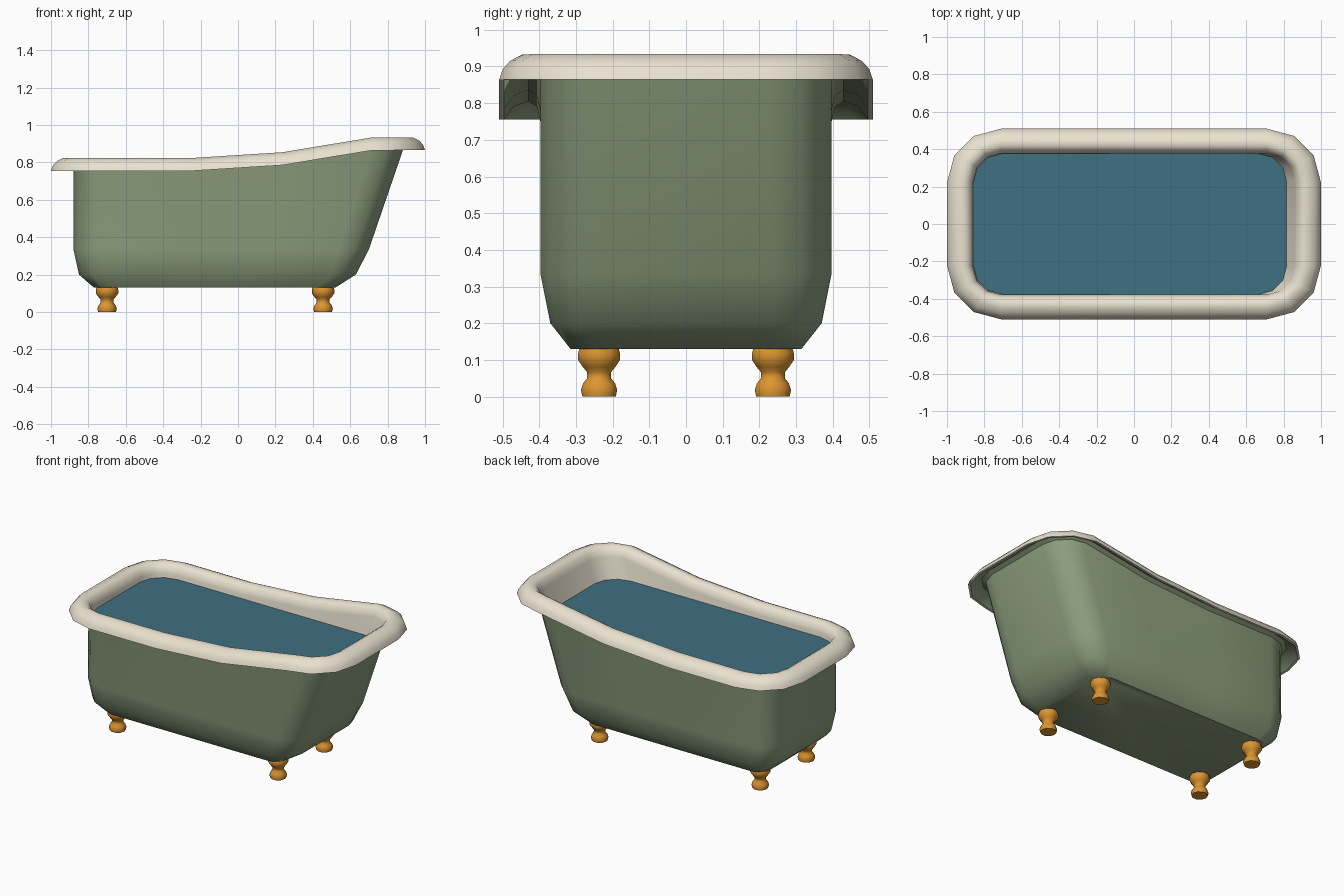
import bpy, bmesh
from math import sin, cos, pi

if "Cube" in bpy.data.objects:
    bpy.data.objects.remove(bpy.data.objects["Cube"])


def material(name, rgb):
    m = bpy.data.materials.new(name)
    m.diffuse_color = (*rgb, 1)
    m.use_nodes = True
    m.node_tree.nodes["Principled BSDF"].inputs["Base Color"].default_value = m.diffuse_color
    return m


green = material("green enamel", (0.27, 0.35, 0.21))
cream = material("cream enamel", (0.82, 0.76, 0.63))
blue = material("water blue", (0.05, 0.16, 0.22))
brass = material("brass", (0.72, 0.30, 0.03))


def finish(name, bm, mats, angle=42, recalc=True):
    if recalc:
        bmesh.ops.recalc_face_normals(bm, faces=bm.faces)
    me = bpy.data.meshes.new(name)
    bm.to_mesh(me)
    bm.free()
    for m in mats:
        me.materials.append(m)
    ob = bpy.data.objects.new(name, me)
    bpy.context.collection.objects.link(ob)
    bpy.ops.object.select_all(action='DESELECT')
    bpy.context.view_layer.objects.active = ob
    ob.select_set(True)
    bpy.ops.object.shade_smooth_by_angle(angle=angle * pi / 180)
    return ob


def lift(x):
    """Extra rim height along the length: flat, then sweeping up at the back."""
    pts = [(-9, 0), (-0.22, 0), (0.28, 0.033), (0.72, 0.11), (9, 0.115)]
    for (a, p), (b, q) in zip(pts, pts[1:]):
        if x <= b:
            return p + (q - p) * (x - a) / (b - a)


def ring(bm, x0, x1, y, r, z, w):
    """Rounded rectangle with 3-segment corners and long sides cut in three."""
    pts = []
    corners = [(x1 - r, y - r, 0), (x0 + r, y - r, 1),
               (x0 + r, r - y, 2), (x1 - r, r - y, 3)]
    for cx, cy, q in corners:
        for i in range(4):
            a = (q + i / 3) * pi / 2
            pts.append((cx + r * cos(a), cy + r * sin(a)))
        if q in (0, 2):
            (sx, sy), ex = pts[-1], (x0 + r if q == 0 else x1 - r)
            pts += [(sx + (ex - sx) * t / 3, sy) for t in (1, 2)]
    return [bm.verts.new((px, py, z + w * lift(px))) for px, py in pts]


# Tub: one rolled sheet, green outside and under the roll, cream inside
T = 0.02
walls = [(-0.77, 0.52, 0.315, 0.09, 0.13), (-0.85, 0.63, 0.37, 0.13, 0.20),
         (-0.88, 0.70, 0.397, 0.16, 0.335)]
under = [(0, 0.75), (0.01, 0.79), (0.035, 0.806), (0.078, 0.79), (0.105, 0.755)]
roll = [(0.12, 0.755), (0.109, 0.785), (0.088, 0.807), (0.053, 0.824),
        (0.022, 0.824), (-0.005, 0.808), (-0.02, 0.765)]
rings = [(*w, 0) for w in walls]
rings += [(-0.88 - d, 0.88 + d, 0.397 + d * 0.94, 0.17 + d, z, 1) for d, z in under]
n_green = len(rings) - 1
rings += [(-0.88 - d, 0.88 + d, 0.397 + d * 0.94, 0.17 + d, z, 1) for d, z in roll]
rings += [(a + T, b - T, y - T, r - T, z + (T if z < 0.15 else 0), 0)
          for a, b, y, r, z in reversed(walls)]
bm = bmesh.new()
loops = [ring(bm, *p) for p in rings]
for k, (A, B) in enumerate(zip(loops, loops[1:])):
    n = len(A)
    for i in range(n):
        f = bm.faces.new((A[i], A[(i + 1) % n], B[(i + 1) % n], B[i]))
        f.material_index = 0 if k < n_green else 1
bm.faces.new(loops[0])
bm.faces.new(loops[-1]).material_index = 1
finish("tub", bm, [green, cream])

# Water surface
bm = bmesh.new()
f = bm.faces.new(ring(bm, -0.862, 0.822, 0.379, 0.165, 0.74, 0))
f.normal_update()
if f.normal.z < 0:
    f.normal_flip()
finish("water", bm, [blue], recalc=False)

# Turned feet
profile = [(0.048, 0), (0.052, 0.018), (0.046, 0.036), (0.034, 0.05),
           (0.034, 0.066), (0.046, 0.08), (0.060, 0.10), (0.060, 0.118), (0.055, 0.135)]
N = 10
for end, x in (("front", -0.70), ("back", 0.455)):
    for side, y in (("right", -0.237), ("left", 0.237)):
        bm = bmesh.new()
        ls = [[bm.verts.new((x + r * cos(2 * pi * i / N), y + r * sin(2 * pi * i / N), z))
               for i in range(N)] for r, z in profile]
        for A, B in zip(ls, ls[1:]):
            for i in range(N):
                bm.faces.new((A[i], A[(i + 1) % N], B[(i + 1) % N], B[i]))
        bm.faces.new(ls[0])
        bm.faces.new(ls[-1])
        finish(f"{end}_{side}_foot", bm, [brass])
